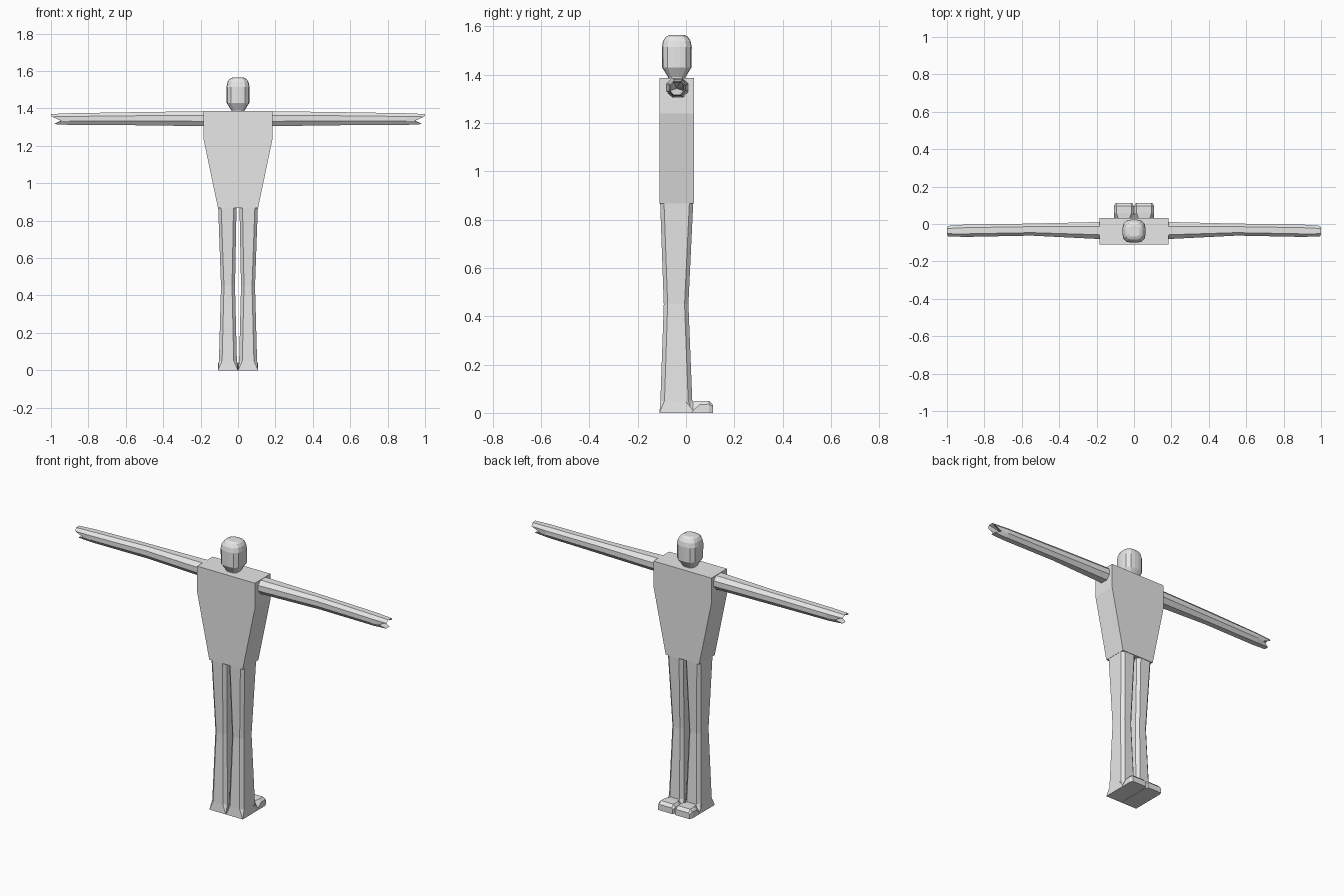
import bpy, bmesh, math

if "Cube" in bpy.data.objects:
    bpy.data.objects.remove(bpy.data.objects["Cube"])

grey = bpy.data.materials.new("light_grey")
grey.diffuse_color = (0.8, 0.8, 0.8, 1)
grey.use_nodes = True
grey.node_tree.nodes["Principled BSDF"].inputs["Base Color"].default_value = grey.diffuse_color


def loft(name, rings, tip=None):
    """Skin a list of equal-length closed rings; tip = point the last cap sinks to."""
    bm = bmesh.new()
    loops = [[bm.verts.new(p) for p in ring] for ring in rings]
    n = len(loops[0])
    for a, b in zip(loops, loops[1:]):
        for i in range(n):
            j = (i + 1) % n
            bm.faces.new((a[i], a[j], b[j], b[i]))
    bm.faces.new(loops[0][::-1])
    if tip:
        c = bm.verts.new(tip)
        for i in range(n):
            bm.faces.new((loops[-1][i], loops[-1][(i + 1) % n], c))
    else:
        bm.faces.new(loops[-1])
    bmesh.ops.remove_doubles(bm, verts=bm.verts, dist=0.0005)
    bmesh.ops.recalc_face_normals(bm, faces=bm.faces)
    mesh = bpy.data.meshes.new(name)
    bm.to_mesh(mesh)
    bm.free()
    mesh.materials.append(grey)
    ob = bpy.data.objects.new(name, mesh)
    bpy.context.collection.objects.link(ob)
    return ob


def chamfered_rect(x0, x1, y0, y1, c, z):
    return [(x0 + c, y0, z), (x1 - c, y0, z), (x1, y0 + c, z), (x1, y1 - c, z),
            (x1 - c, y1, z), (x0 + c, y1, z), (x0, y1 - c, z), (x0, y0 + c, z)]


# Torso: straight chest tapering to the waist
loft("torso", [[(-w, -0.11, z), (w, -0.11, z), (w, 0.033, z), (-w, 0.033, z)]
               for w, z in ((0.107, 0.867), (0.185, 1.24), (0.185, 1.387))])


# Head: rounded-square rings, with a narrowing chin that runs into the torso
def head_ring(r, z, n=16):
    pts = []
    for i in range(n):
        a = 2 * math.pi * (i + 0.5) / n
        c, s = math.cos(a), math.sin(a)
        k = r / (abs(c) ** 3.2 + abs(s) ** 3.2) ** (1 / 3.2)
        pts.append((k * c, -0.038 + k * s, z))
    return pts


loft("head", [head_ring(r, z) for r, z in (
    (0.034, 1.375), (0.036, 1.39), (0.061, 1.43), (0.062, 1.515),
    (0.057, 1.54), (0.046, 1.557), (0.030, 1.565))])


# Arm section: eight sides, (y factor, z factor)
ARM = [(-0.5, 1), (-1, 0.45), (-1, -0.35), (-0.5, -1),
       (0.5, -1), (1, -0.35), (1, 0.45), (0.5, 1)]
# Hand end is notched between an upper and a lower prong
END = [1.0, 0.995, 0.945, 0.985, 0.985, 0.945, 0.995, 1.0]

for side, s in (("right", 1), ("left", -1)):
    rings = []
    for x, yc, hy, zc, hz in ((0.17, -0.035, 0.046, 1.345, 0.04),
                              (0.55, -0.03, 0.032, 1.345, 0.035),
                              (0.90, -0.036, 0.033, 1.343, 0.031),
                              (None, -0.038, 0.028, 1.343, 0.027)):
        rings.append([(s * (END[i] if x is None else x), yc + hy * a, zc + hz * b)
                      for i, (a, b) in enumerate(ARM)])
    loft(side + "_arm", rings, tip=(s * 0.93, -0.038, 1.343))

    # Leg: slightly waisted at the knee, squared off at the sole
    rings = [chamfered_rect(*v) for v in (
        (0.001, 0.107, -0.11, 0.028, 0.0, 0.0),
        (0.006, 0.102, -0.106, 0.026, 0.017, 0.05),
        (0.016, 0.091, -0.092, 0.010, 0.016, 0.45),
        (0.008, 0.106, -0.107, 0.030, 0.016, 0.87))]
    loft(side + "_leg", [[(s * x, y, z) for x, y, z in r] for r in rings])

    # Foot: pinched at the ankle, bevelled at the toe
    rings = []
    for y, w, shoulder, t, top in ((0.0, 0.05, 0.045, 0.036, 0.05),
                                   (0.030, 0.052, 0.010, 0.030, 0.048),
                                   (0.058, 0.053, 0.035, 0.040, 0.05),
                                   (0.095, 0.053, 0.036, 0.040, 0.05),
                                   (0.111, 0.046, 0.026, 0.040, 0.034)):
        cx = 0.054
        rings.append([(s * (cx + px), y, z) for px, z in (
            (-w, 0), (w, 0), (w, shoulder), (t, top), (-t, top), (-w, shoulder))])
    loft(side + "_foot", rings)
